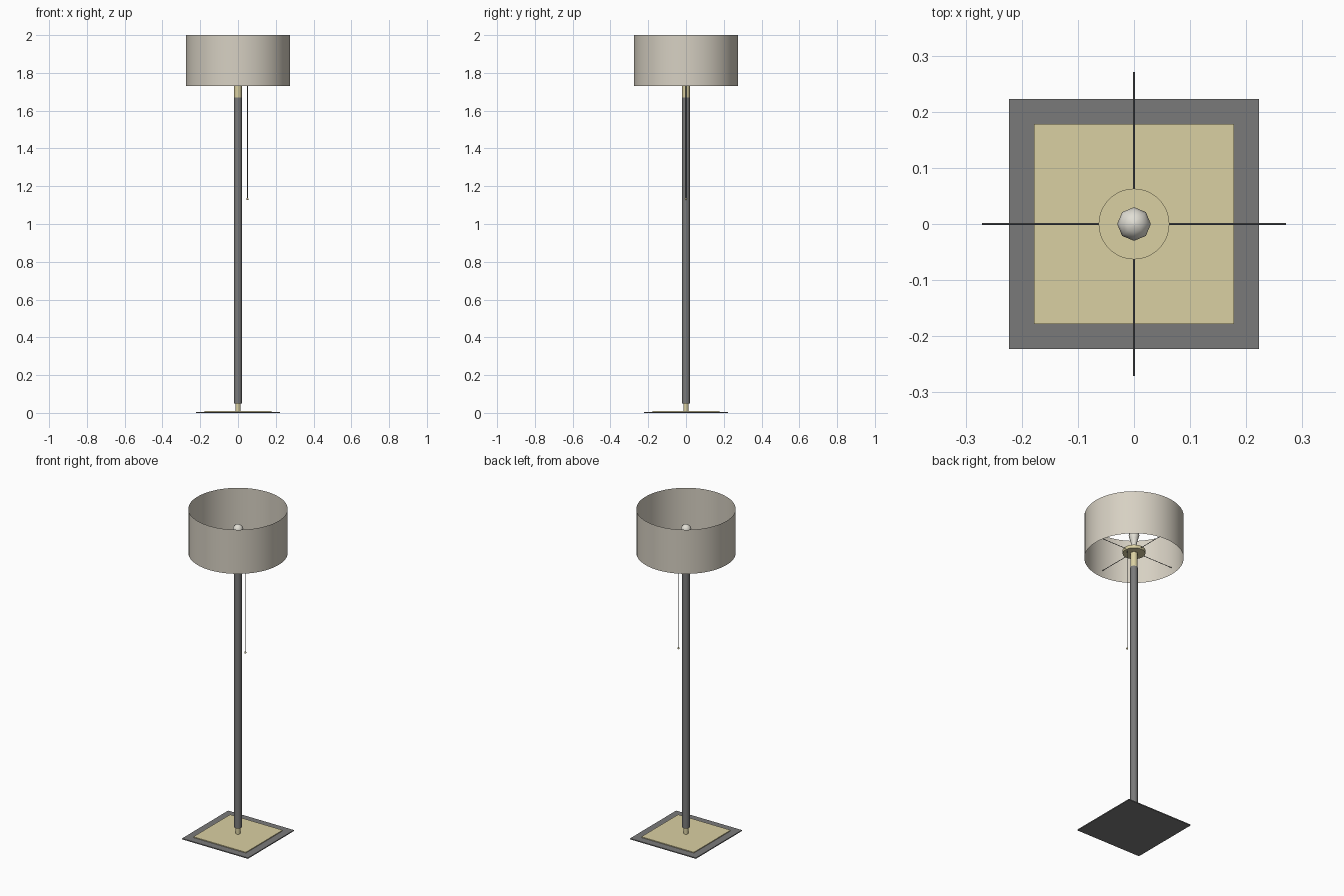
import bpy, bmesh, math
from mathutils import Matrix

if "Cube" in bpy.data.objects:
    bpy.data.objects.remove(bpy.data.objects["Cube"])


def material(name, rgb):
    m = bpy.data.materials.new(name)
    m.diffuse_color = (*rgb, 1)
    m.use_nodes = True
    m.node_tree.nodes["Principled BSDF"].inputs["Base Color"].default_value = m.diffuse_color
    return m


metal = material("dark_grey_metal", (0.195, 0.195, 0.195))
brass = material("pale_brass", (0.70, 0.63, 0.36))
fabric = material("beige_fabric", (0.68, 0.635, 0.545))
glass = material("white_glass", (0.75, 0.73, 0.66))


def finish(name, bm, mat, smooth=True):
    me = bpy.data.meshes.new(name)
    bm.normal_update()
    bm.to_mesh(me)
    bm.free()
    me.materials.append(mat)
    ob = bpy.data.objects.new(name, me)
    bpy.context.collection.objects.link(ob)
    if smooth:
        bpy.ops.object.select_all(action='DESELECT')
        ob.select_set(True)
        bpy.context.view_layer.objects.active = ob
        bpy.ops.object.shade_smooth_by_angle(angle=math.radians(50))
    return ob


def lathe(name, profile, sides, mat, caps=True, x=0):
    """Revolve (radius, z) points, listed bottom to top, around a vertical axis."""
    bm = bmesh.new()
    rings = [[bm.verts.new((x + r * math.cos(math.tau * i / sides),
                            r * math.sin(math.tau * i / sides), z))
              for i in range(sides)] for r, z in profile]
    for a, b in zip(rings, rings[1:]):
        for i in range(sides):
            j = (i + 1) % sides
            bm.faces.new((a[i], a[j], b[j], b[i]))
    if caps:
        bm.faces.new(rings[0][::-1])
        bm.faces.new(rings[-1])
    return finish(name, bm, mat)


def plate(name, half, z0, z1, mat):
    bm = bmesh.new()
    bmesh.ops.create_cube(bm, size=1, matrix=Matrix.Translation((0, 0, (z0 + z1) / 2))
                          @ Matrix.Diagonal((2 * half, 2 * half, z1 - z0, 1)))
    return finish(name, bm, mat, smooth=False)


# Square two-layer foot
plate("base_plate", 0.223, 0, 0.006, metal)
plate("base_inlay", 0.178, 0.006, 0.011, brass)

# Stem with brass collars at both ends
lathe("lower_collar", [(0.013, 0.011), (0.013, 0.05)], 24, brass)
lathe("pole", [(0.021, 0.05), (0.021, 1.67)], 24, metal)
lathe("upper_collar", [(0.02, 1.67), (0.02, 1.762)], 24, brass)

# Disc, socket and bulb
lathe("shade_disc", [(0.063, 1.76), (0.063, 1.78)], 48, brass)
lathe("bulb_socket", [(0.016, 1.78), (0.016, 1.805)], 16, brass)
bulb = [(0.014, 1.805), (0.016, 1.825), (0.024, 1.852)]
bulb += [(0.03 * math.cos(a), 1.875 + 0.03 * math.sin(a))
         for a in (math.radians(d) for d in (0, 30, 60, 85))]
lathe("bulb", bulb, 8, glass)

# Four spokes from the disc to the shade
for k in range(4):
    bm = bmesh.new()
    bmesh.ops.create_cone(bm, cap_ends=True, segments=8, radius1=0.0017, radius2=0.0017,
                          depth=0.215,
                          matrix=Matrix.Rotation(k * math.pi / 2, 4, 'Z')
                          @ Matrix.Translation((0.1635, 0, 1.77))
                          @ Matrix.Rotation(math.pi / 2, 4, 'Y'))
    finish(f"spoke_{k + 1}", bm, metal)

# Open drum shade, a single thin surface
lathe("lamp_shade", [(0.276, 1.73), (0.276, 2.0)], 48, fabric, caps=False)

# Pull cord and its knob
lathe("pull_cord", [(0.0017, 1.135), (0.0017, 1.762)], 8, metal, x=0.05)
lathe("cord_knob", [(0.003, 1.127), (0.006, 1.13), (0.006, 1.134), (0.003, 1.138)],
      10, brass, x=0.05)
